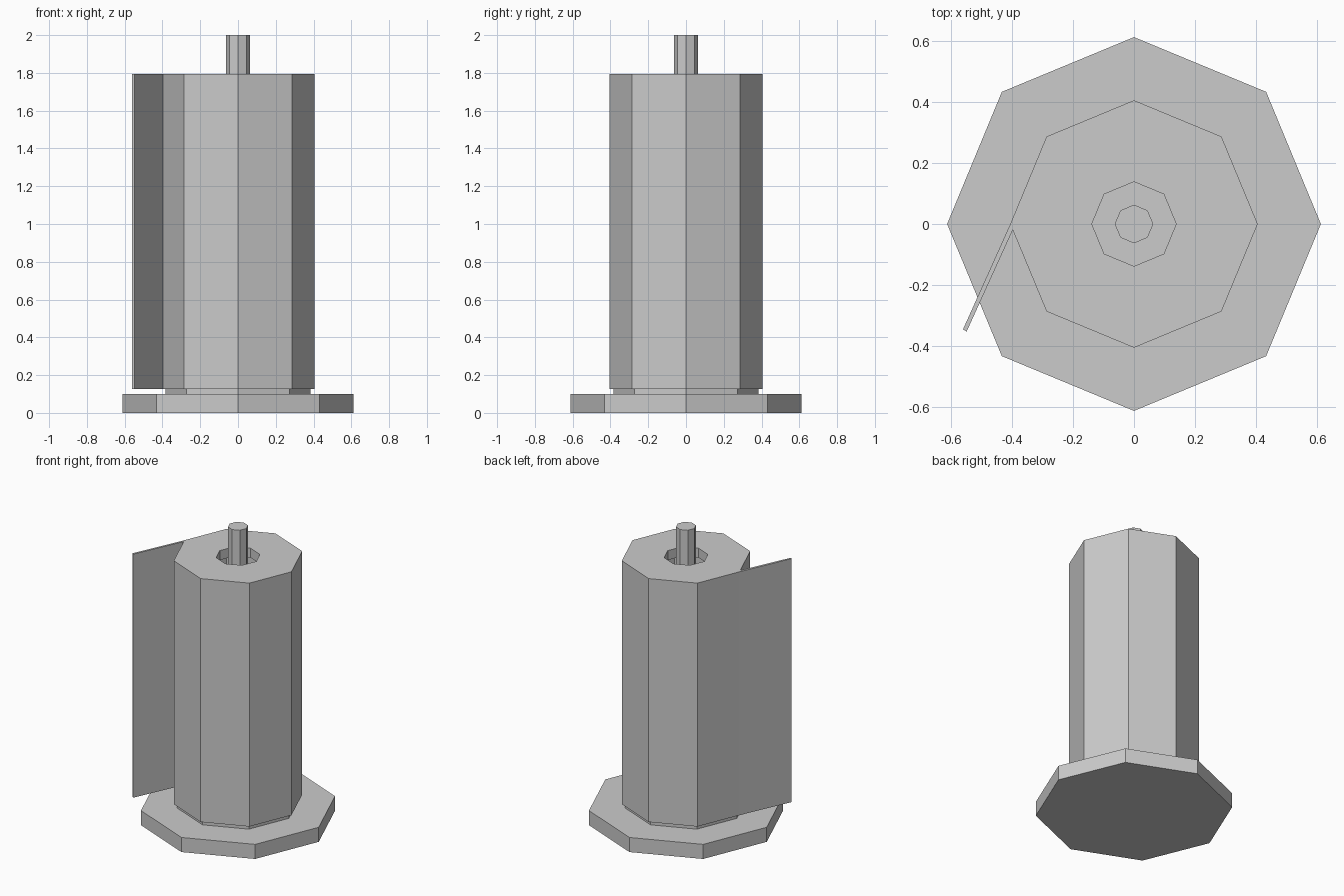
import bpy, bmesh
from math import cos, sin, pi

cube = bpy.data.objects.get("Cube")
if cube:
    bpy.data.objects.remove(cube, do_unlink=True)

# One plain grey for everything
grey = bpy.data.materials.new("plain grey")
grey.use_nodes = True
colour = (0.6, 0.6, 0.6, 1)
grey.diffuse_color = colour
grey.node_tree.nodes["Principled BSDF"].inputs["Base Color"].default_value = colour


def octagon(radius):
    return [(radius * cos(i * pi / 4), radius * sin(i * pi / 4)) for i in range(8)]


def ring(bm, outline, z):
    return [bm.verts.new((x, y, z)) for x, y in outline]


def walls(bm, low, high):
    """Outward-facing walls between two matching counter-clockwise rings."""
    for i in range(len(low)):
        j = (i + 1) % len(low)
        bm.faces.new((low[i], low[j], high[j], high[i]))


def finish(bm, name):
    mesh = bpy.data.meshes.new(name)
    bm.to_mesh(mesh)
    bm.free()
    mesh.materials.append(grey)
    obj = bpy.data.objects.new(name, mesh)
    bpy.context.collection.objects.link(obj)


def prism(name, radius, bottom, top):
    bm = bmesh.new()
    low, high = ring(bm, octagon(radius), bottom), ring(bm, octagon(radius), top)
    walls(bm, low, high)
    bm.faces.new(low[::-1])
    bm.faces.new(high)
    finish(bm, name)


# Stand: wide foot, low step under the roll, and the pole
prism("base", 0.612, 0, 0.1)
prism("step", 0.385, 0.1, 0.127)
prism("pole", 0.063, 0.1, 2)

# Paper roll whose outline runs out into the loose sheet
outline = octagon(0.405)
outline[4:5] = [(-0.405, 0), (-0.56, -0.345), (-0.548, -0.352), (-0.397, -0.02)]
bm = bmesh.new()
low, high = ring(bm, outline, 0.127), ring(bm, outline, 1.795)
walls(bm, low, high)
bm.faces.new(low[::-1])

# Core opening with a short inner lip
rim, lip = ring(bm, octagon(0.138), 1.795), ring(bm, octagon(0.138), 1.73)
walls(bm, rim, lip)
edges = [bm.edges.get((r[i], r[i - 1])) for r in (high, rim) for i in range(len(r))]
top = bmesh.ops.triangle_fill(bm, edges=edges, use_beauty=True, normal=(0, 0, 1))
for face in top["geom"]:
    if isinstance(face, bmesh.types.BMFace):
        face.normal_update()
        if face.normal.z < 0:
            face.normal_flip()
finish(bm, "paper_roll")
